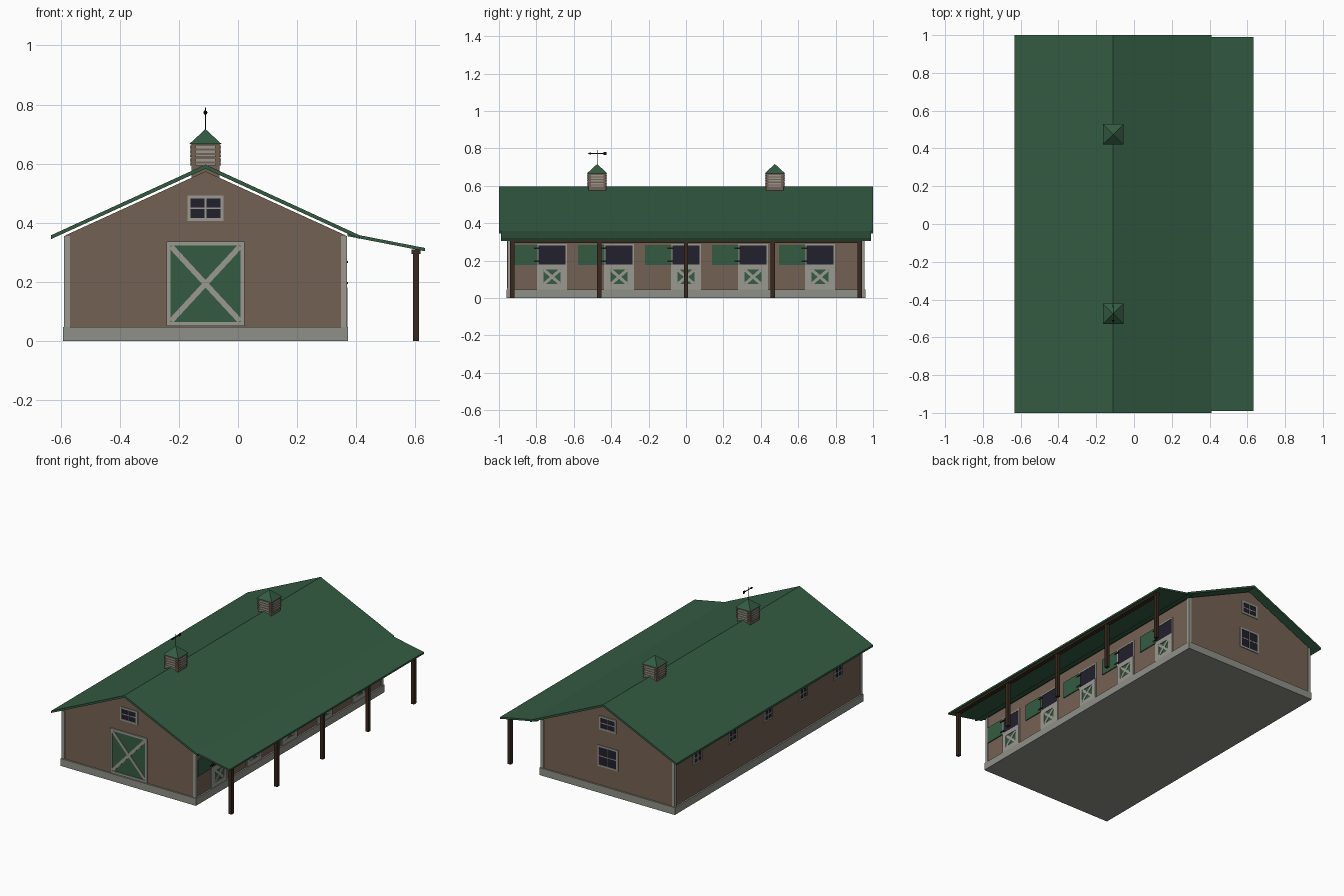
import bpy
import bmesh
import math
from mathutils import Matrix, Vector

cube = bpy.data.objects.get("Cube")
if cube:
    bpy.data.objects.remove(cube, do_unlink=True)


def material(name, r, g, b):
    m = bpy.data.materials.new(name)
    m.use_nodes = True
    m.diffuse_color = (r, g, b, 1)
    m.node_tree.nodes["Principled BSDF"].inputs["Base Color"].default_value = (r, g, b, 1)
    return m


GREEN = material("barn green", 0.034, 0.105, 0.055)
BROWN = material("wall brown", 0.175, 0.12, 0.088)
TRIM = material("trim grey", 0.32, 0.315, 0.28)
STONE = material("foundation grey", 0.28, 0.28, 0.25)
DARK = material("dark glass", 0.015, 0.014, 0.026)
WOOD = material("post wood", 0.04, 0.022, 0.013)
METAL = material("black metal", 0.008, 0.008, 0.008)


def finish(name, bm, mat):
    bmesh.ops.recalc_face_normals(bm, faces=bm.faces)
    me = bpy.data.meshes.new(name)
    bm.to_mesh(me)
    bm.free()
    me.materials.append(mat)
    ob = bpy.data.objects.new(name, me)
    bpy.context.scene.collection.objects.link(ob)
    return ob


def box(name, center, size, mat, turn=0, axis="X"):
    bm = bmesh.new()
    m = Matrix.Translation(center) @ Matrix.Rotation(turn, 4, axis) @ Matrix.Diagonal((*size, 1))
    bmesh.ops.create_cube(bm, size=1, matrix=m)
    return finish(name, bm, mat)


def prism(name, profile, half, mat):
    """Extrude an x-z profile along y."""
    bm = bmesh.new()
    face = bm.faces.new([bm.verts.new((x, -half, z)) for x, z in profile])
    new = bmesh.ops.extrude_face_region(bm, geom=[face])["geom"]
    bmesh.ops.translate(bm, verts=[v for v in new if isinstance(v, bmesh.types.BMVert)],
                        vec=(0, 2 * half, 0))
    return finish(name, bm, mat)


def cone(name, center, r1, r2, depth, sides, mat, rot=Matrix()):
    bm = bmesh.new()
    bmesh.ops.create_cone(bm, cap_ends=True, segments=sides, radius1=r1, radius2=r2,
                          depth=depth, matrix=Matrix.Translation(center) @ rot)
    return finish(name, bm, mat)


RIDGE, LEFT, RIGHT, END = -0.11, -0.583, 0.363, 0.95
WALLS = {"front": ("Y", -END), "back": ("Y", END), "west": ("X", LEFT), "east": ("X", RIGHT)}


def plate(name, wall, u, z, w, h, out, mat, turn=0):
    """Flat board on a wall; u runs along the wall, out is how far it stands proud."""
    axis, pos = WALLS[wall]
    if axis == "Y":
        return box(name, (u, pos, z), (w, 2 * out, h), mat, turn, "Y")
    return box(name, (pos, u, z), (2 * out, w, h), mat, turn, "X")


def frame(name, wall, u, z, w, h, t, out):
    for s in (-1, 1):
        plate(name + "_stile", wall, u + s * (w - t) / 2, z, t, h, out, TRIM)
        plate(name + "_rail", wall, u, z + s * (h - t) / 2, w, t, out, TRIM)


def cross(name, wall, u, z, w, h, t, out):
    for s in (-1, 1):
        plate(name + "_brace", wall, u, z, math.hypot(w, h) - t, t, out, TRIM, s * math.atan2(h, w))


def window(name, wall, u, z, w, h):
    plate(name + "_glass", wall, u, z, w - 0.004, h - 0.004, 0.002, DARK)
    frame(name, wall, u, z, w, h, 0.011, 0.005)
    plate(name + "_mullion", wall, u, z, 0.006, h - 0.01, 0.004, TRIM)
    plate(name + "_crossbar", wall, u, z, w - 0.01, 0.006, 0.0035, TRIM)


# Foundation, walls and corner boards
mid = (LEFT + RIGHT) / 2
box("foundation", (mid, 0, 0.0235), (0.965, 1.92, 0.047), STONE)
prism("walls", [(LEFT, 0.03), (RIGHT, 0.03), (RIGHT, 0.358), (RIDGE, 0.574), (LEFT, 0.358)], END, BROWN)
for x in (LEFT + 0.005, RIGHT - 0.005):
    for y in (-END + 0.005, END - 0.005):
        box("corner_board", (x, y, 0.2), (0.02, 0.02, 0.312), TRIM)

# Main roof and porch roof
prism("main_roof", [(-0.632, 0.358), (RIDGE, 0.597), (0.411, 0.358), (0.411, 0.345),
                    (RIDGE, 0.583), (-0.632, 0.345)], 1.0, GREEN)
prism("porch_roof", [(0.37, 0.366), (0.632, 0.315), (0.632, 0.304), (0.37, 0.355)], 0.99, GREEN)

# Porch beam and posts
box("porch_beam", (0.602, 0, 0.302), (0.03, 1.88, 0.016), WOOD)
for i in range(-2, 3):
    box("porch_post", (0.602, i * 0.464, 0.15), (0.021, 0.024, 0.3), WOOD)

# Large front door
plate("front_door", "front", RIDGE, 0.194, 0.25, 0.28, 0.003, GREEN)
frame("front_door", "front", RIDGE, 0.194, 0.264, 0.286, 0.014, 0.008)
cross("front_door", "front", RIDGE, 0.194, 0.245, 0.265, 0.018, 0.006)

# Gable and back windows
window("front_gable_window", "front", RIDGE, 0.449, 0.122, 0.087)
window("back_gable_window", "back", RIDGE, 0.449, 0.122, 0.087)
window("back_window", "back", RIDGE, 0.235, 0.145, 0.135)

# Stalls along the porch, small windows on the opposite side
for i in range(-2, 3):
    y = i * 0.358
    window("side_window", "west", y, 0.28, 0.088, 0.08)
    plate("stall_opening", "east", y, 0.23, 0.15, 0.115, 0.002, DARK)
    frame("stall_surround", "east", y, 0.167, 0.16, 0.246, 0.008, 0.004)
    plate("stall_door", "east", y, 0.112, 0.145, 0.135, 0.003, GREEN)
    frame("stall_door", "east", y, 0.113, 0.15, 0.135, 0.029, 0.007)
    cross("stall_door", "east", y, 0.113, 0.098, 0.085, 0.016, 0.006)
    plate("stall_shutter", "east", y - 0.149, 0.23, 0.142, 0.106, 0.006, GREEN)
    for z in (0.197, 0.267):
        plate("shutter_hinge", "east", y - 0.081, z, 0.034, 0.007, 0.009, METAL)

# Cupolas with louvred sides
for y in (-0.475, 0.475):
    box("cupola_body", (RIDGE, y, 0.61), (0.094, 0.094, 0.114), BROWN)
    for k in range(5):
        z = 0.597 + k * 0.0145
        box("cupola_siding", (RIDGE, y, z + 0.007), (0.101, 0.101, 0.006), BROWN)
        for size in ((0.068, 0.106, 0.008), (0.106, 0.068, 0.008)):
            box("cupola_louvre", (RIDGE, y, z), size, TRIM)
    cone("cupola_roof", (RIDGE, y, 0.692), 0.054 * math.sqrt(2), 0, 0.05, 4, GREEN,
         Matrix.Rotation(math.pi / 4, 4, "Z"))

# Weathervane on the front cupola
vane = Vector((RIDGE, -0.475, 0.773))
cone("vane_pole", vane - Vector((0, 0, 0.025)), 0.002, 0.002, 0.085, 8, METAL)
box("vane_arrow", vane, (0.004, 0.09, 0.004), METAL)
box("vane_tail", vane + Vector((0, 0.042, 0)), (0.005, 0.016, 0.016), METAL)
cone("vane_tip", vane - Vector((0, 0.042, 0)), 0.007, 0, 0.018, 8, METAL,
     Matrix.Rotation(math.pi / 2, 4, "X"))
